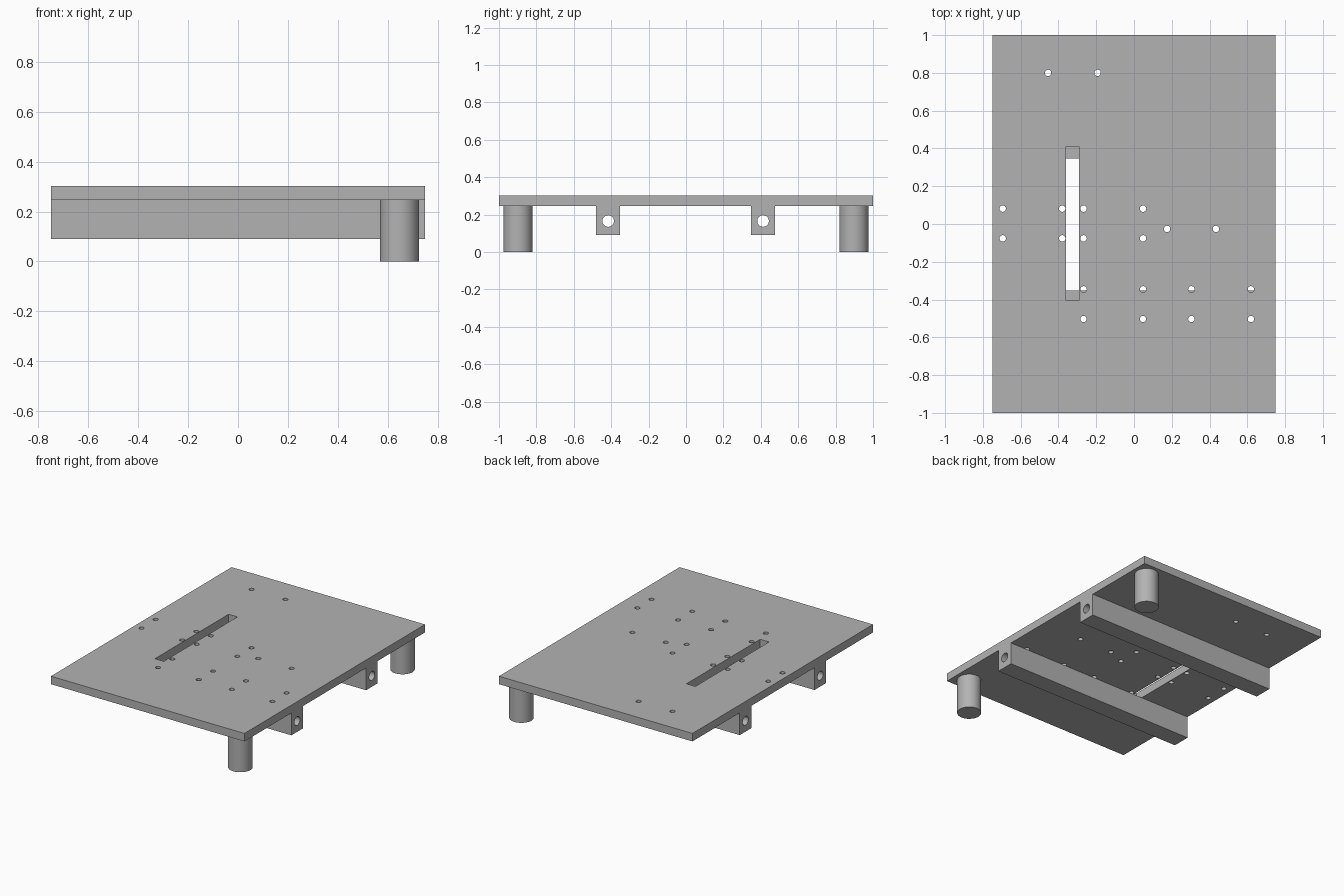
import bpy
import bmesh
from math import radians
from mathutils import Matrix, Vector

default = bpy.data.objects.get("Cube")
if default:
    bpy.data.objects.remove(default, do_unlink=True)

grey = bpy.data.materials.new("plain grey")
grey.use_nodes = True
colour = (0.45, 0.45, 0.45, 1)
grey.diffuse_color = colour
grey.node_tree.nodes["Principled BSDF"].inputs["Base Color"].default_value = colour

PLATE_BOTTOM, PLATE_TOP = 0.246, 0.302
BEAM_BOTTOM = 0.09


def add_box(bm, low, high):
    low, high = Vector(low), Vector(high)
    size = high - low
    matrix = Matrix.Translation((low + high) / 2) @ Matrix.Diagonal((*size, 1))
    bmesh.ops.create_cube(bm, size=1, matrix=matrix)


def add_cylinder(bm, centre, radius, length, segments, axis="Z"):
    matrix = Matrix.Translation(centre)
    if axis == "X":
        matrix = matrix @ Matrix.Rotation(radians(90), 4, "Y")
    bmesh.ops.create_cone(bm, cap_ends=True, segments=segments, radius1=radius,
                          radius2=radius, depth=length, matrix=matrix)


def make_object(name, bm):
    mesh = bpy.data.meshes.new(name)
    bm.to_mesh(mesh)
    bm.free()
    mesh.materials.append(grey)
    obj = bpy.data.objects.new(name, mesh)
    bpy.context.collection.objects.link(obj)
    return obj


def select_only(obj):
    bpy.ops.object.select_all(action="DESELECT")
    obj.select_set(True)
    bpy.context.view_layer.objects.active = obj


def cut(obj, cutter_bm):
    cutter = make_object("cutter", cutter_bm)
    cutter.hide_render = True
    mod = obj.modifiers.new("holes", "BOOLEAN")
    mod.operation = "DIFFERENCE"
    mod.solver = "EXACT"
    mod.object = cutter
    select_only(obj)
    bpy.ops.object.modifier_apply(modifier=mod.name)
    bpy.data.objects.remove(cutter, do_unlink=True)


def smooth(obj):
    select_only(obj)
    bpy.ops.object.shade_smooth_by_angle(angle=radians(30))


# Top plate with its slot and mounting holes
bm = bmesh.new()
add_box(bm, (-0.75, -1, PLATE_BOTTOM), (0.75, 1, PLATE_TOP))
plate = make_object("top_plate", bm)

holes = [(x, 0.8) for x in (-0.455, -0.193)]
holes += [(x, y) for x in (-0.695, -0.38, -0.267, 0.048) for y in (0.081, -0.076)]
holes += [(x, -0.026) for x in (0.175, 0.434)]
holes += [(x, y) for x in (-0.267, 0.048, 0.304, 0.619) for y in (-0.346, -0.503)]

bm = bmesh.new()
add_box(bm, (-0.36, -0.406, 0.2), (-0.291, 0.41, 0.35))
for x, y in holes:
    add_cylinder(bm, (x, y, 0.275), 0.017, 0.15, 24)
cut(plate, bm)
smooth(plate)

# Cross beams, each bored from end to end
for name, y in (("front_beam", -0.416), ("back_beam", 0.412)):
    bm = bmesh.new()
    add_box(bm, (-0.75, y - 0.064, BEAM_BOTTOM), (0.75, y + 0.064, PLATE_BOTTOM))
    beam = make_object(name, bm)
    bm = bmesh.new()
    add_cylinder(bm, (0, y, 0.166), 0.031, 1.6, 32, "X")
    cut(beam, bm)
    smooth(beam)

# Round legs along the left edge
for name, y in (("front_leg", -0.898), ("back_leg", 0.898)):
    bm = bmesh.new()
    add_cylinder(bm, (0.647, y, PLATE_BOTTOM / 2), 0.078, PLATE_BOTTOM, 48)
    smooth(make_object(name, bm))
